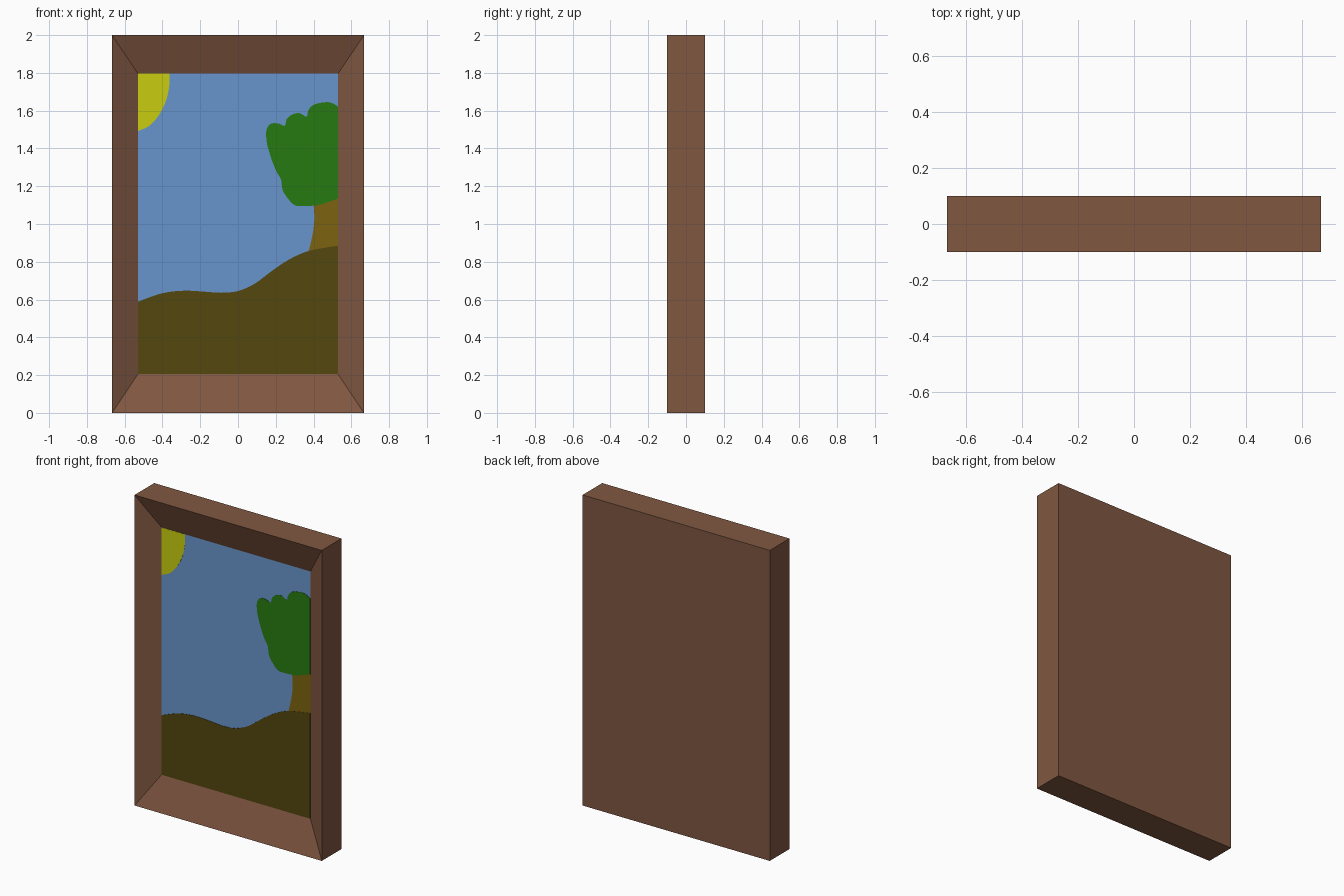
import bpy, bmesh
from mathutils import Vector

if "Cube" in bpy.data.objects:
    bpy.data.objects.remove(bpy.data.objects["Cube"])

W, H, D = 0.667, 2.0, 0.1            # outer half width, height, half depth
IW, Z0, Z1, YP = 0.53, 0.205, 1.797, -0.02   # picture opening and its depth


def material(name, rgb):
    lin = [(c / 255 / 12.92) if c < 11 else ((c / 255 + 0.055) / 1.055) ** 2.4 for c in rgb]
    m = bpy.data.materials.new(name)
    m.diffuse_color = (*lin, 1)
    m.use_nodes = True
    m.node_tree.nodes["Principled BSDF"].inputs["Base Color"].default_value = m.diffuse_color
    return m


brown = material("frame brown", (128, 87, 65))
blue = material("sky blue", (105, 149, 205))
yellow = material("sun yellow", (200, 206, 16))
green = material("leaf green", (39, 122, 17))
bark = material("bark brown", (124, 100, 16))
earth = material("hill brown", (83, 71, 14))


def add_object(name, bm, mats):
    bmesh.ops.recalc_face_normals(bm, faces=bm.faces)
    me = bpy.data.meshes.new(name)
    bm.to_mesh(me)
    bm.free()
    for m in mats:
        me.materials.append(m)
    ob = bpy.data.objects.new(name, me)
    bpy.context.collection.objects.link(ob)
    return ob


def smooth(pts, steps=4):
    """Catmull-Rom curve through the points."""
    p = [Vector(q) for q in pts]
    p = [2 * p[0] - p[1]] + p + [2 * p[-1] - p[-2]]
    out = []
    for a, b, c, d in zip(p, p[1:], p[2:], p[3:]):
        for i in range(steps):
            t = i / steps
            out.append(0.5 * (2 * b + (c - a) * t + (2 * a - 5 * b + 4 * c - d) * t * t
                              + (3 * b - a - 3 * c + d) * t ** 3))
    return out + [p[-2]]


def plate(name, outline, thick, mat):
    """Thin painted shape standing just proud of the picture panel."""
    bm = bmesh.new()
    face = bm.faces.new([bm.verts.new((x, YP, z)) for x, z in outline])
    ext = bmesh.ops.extrude_face_region(bm, geom=[face], use_keep_orig=True)
    for v in ext["geom"]:
        if isinstance(v, bmesh.types.BMVert):
            v.co.y -= thick
    bmesh.ops.recalc_face_normals(bm, faces=bm.faces)
    bmesh.ops.triangulate(bm, faces=[f for f in bm.faces if len(f.verts) > 4])
    return add_object(name, bm, [mat])


# Frame: closed box whose front slopes in to the recessed sky panel
bm = bmesh.new()


def ring(w, z0, z1, y):
    return [bm.verts.new(c) for c in ((-w, y, z0), (w, y, z0), (w, y, z1), (-w, y, z1))]


rings = [ring(W, 0, H, D), ring(W, 0, H, -D), ring(IW, Z0, Z1, YP)]
bm.faces.new(rings[0])
for a, b in zip(rings, rings[1:]):
    for i in range(4):
        j = (i + 1) % 4
        bm.faces.new((a[i], a[j], b[j], b[i]))
bm.faces.new(rings[2]).material_index = 1
add_object("picture_frame", bm, [brown, blue])

# Sun in the upper left corner
sun = smooth([(-0.362, Z1), (-0.364, 1.73), (-0.382, 1.65), (-0.42, 1.575),
              (-0.47, 1.52), (-IW, 1.492)])
plate("sun", sun + [(-IW, Z1)], 0.001, yellow)

# Tree trunk, tucked under the crown and the hill
trunk = smooth([(0.385, 1.20), (0.40, 1.10), (0.404, 1.02), (0.394, 0.94), (0.372, 0.85),
                (0.35, 0.80)])
plate("tree_trunk", trunk + [(IW, 0.80), (IW, 1.20)], 0.001, bark)

# Tree crown with a lumpy top
crown = smooth([(IW, 1.622), (0.49, 1.643), (0.44, 1.642), (0.395, 1.628), (0.372, 1.60),
                (0.362, 1.568), (0.325, 1.587), (0.285, 1.578), (0.258, 1.555), (0.247, 1.52),
                (0.215, 1.532), (0.172, 1.53), (0.15, 1.495), (0.152, 1.435), (0.163, 1.39),
                (0.18, 1.335), (0.205, 1.275), (0.228, 1.235), (0.236, 1.18), (0.268, 1.13),
                (0.305, 1.098), (0.36, 1.095), (0.42, 1.10), (0.465, 1.112), (IW, 1.135)])
plate("tree_crown", crown, 0.002, green)

# Rolling hill across the bottom
hill = smooth([(-IW, 0.588), (-0.44, 0.622), (-0.36, 0.641), (-0.27, 0.647), (-0.18, 0.642),
               (-0.09, 0.636), (0, 0.645), (0.09, 0.685), (0.18, 0.752), (0.27, 0.812),
               (0.36, 0.853), (0.45, 0.873), (IW, 0.885)])
plate("hill", hill + [(IW, Z0), (-IW, Z0)], 0.002, earth)
